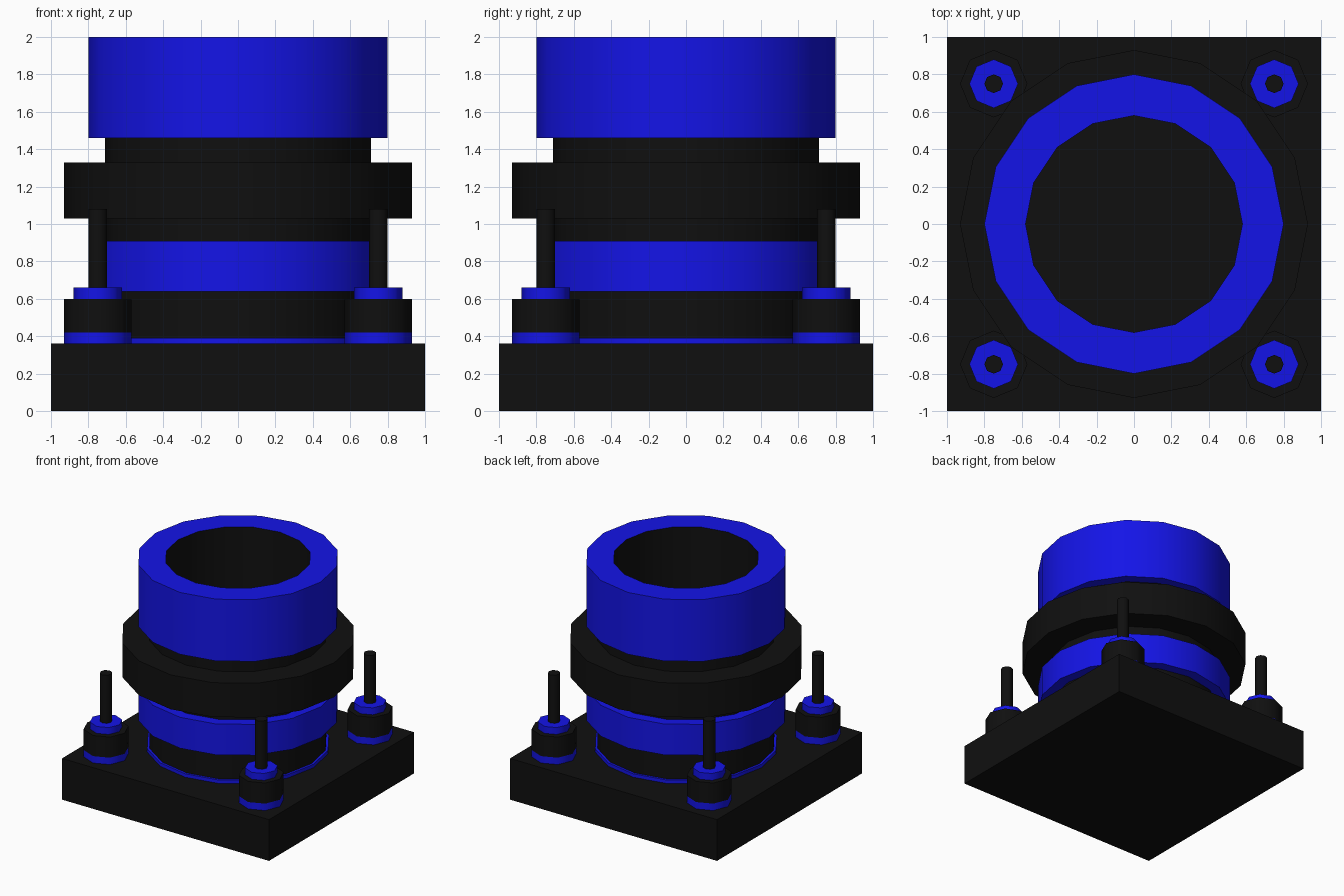
import bpy, bmesh, math

if "Cube" in bpy.data.objects:
    bpy.data.objects.remove(bpy.data.objects["Cube"])


def material(name, rgb):
    m = bpy.data.materials.new(name)
    m.diffuse_color = (*rgb, 1)
    m.use_nodes = True
    m.node_tree.nodes["Principled BSDF"].inputs["Base Color"].default_value = m.diffuse_color
    return m


BLACK = material("black", (0.005, 0.005, 0.005))
BLUE = material("blue", (0.007, 0.007, 0.8))


def finish(name, bm, mats, smooth_angle=None):
    bmesh.ops.recalc_face_normals(bm, faces=bm.faces)
    mesh = bpy.data.meshes.new(name)
    bm.to_mesh(mesh)
    bm.free()
    for m in mats:
        mesh.materials.append(m)
    ob = bpy.data.objects.new(name, mesh)
    bpy.context.collection.objects.link(ob)
    if smooth_angle:
        bpy.ops.object.select_all(action='DESELECT')
        ob.select_set(True)
        bpy.context.view_layer.objects.active = ob
        bpy.ops.object.shade_smooth_by_angle(angle=math.radians(smooth_angle))
    return ob


def tube(name, r_in, r_out, z0, z1, mat, inner_mat=None, sides=16, at=(0, 0), smooth=30):
    """Hollow ring; the bore can have its own material."""
    bm = bmesh.new()
    profile = [(r_in, z0), (r_out, z0), (r_out, z1), (r_in, z1)]
    rings = []
    for i in range(sides):
        a = 2 * math.pi * i / sides
        rings.append([bm.verts.new((at[0] + r * math.cos(a), at[1] + r * math.sin(a), z))
                      for r, z in profile])
    for i in range(sides):
        p, q = rings[i], rings[(i + 1) % sides]
        for k in range(4):
            n = (k + 1) % 4
            f = bm.faces.new((p[k], q[k], q[n], p[n]))
            f.material_index = 1 if (k == 3 and inner_mat) else 0
    return finish(name, bm, [mat] + ([inner_mat] if inner_mat else []), smooth)


def cylinder(name, r, z0, z1, mat, sides=8, at=(0, 0)):
    bm = bmesh.new()
    bmesh.ops.create_cone(bm, cap_ends=True, segments=sides, radius1=r, radius2=r, depth=z1 - z0)
    bmesh.ops.translate(bm, verts=bm.verts, vec=(at[0], at[1], (z0 + z1) / 2))
    return finish(name, bm, [mat], 50)


# Square base plate
bm = bmesh.new()
bmesh.ops.create_cube(bm, size=1)
bmesh.ops.scale(bm, vec=(2, 2, 0.36), verts=bm.verts)
bmesh.ops.translate(bm, vec=(0, 0, 0.18), verts=bm.verts)
finish("base_plate", bm, [BLACK])

# Central tube with its stacked bands
tube("inner_tube", 0.58, 0.71, 0.36, 1.46, BLACK)
tube("seal_ring", 0.70, 0.73, 0.36, 0.39, BLUE)
tube("lower_band", 0.70, 0.80, 0.64, 0.91, BLUE)
tube("wide_flange", 0.70, 0.93, 1.03, 1.33, BLACK)
tube("top_collar", 0.58, 0.80, 1.46, 2.0, BLUE, BLACK)

# Four corner bolts
for sx, side in ((-1, "left"), (1, "right")):
    for sy, end in ((-1, "front"), (1, "back")):
        at = (0.75 * sx, 0.75 * sy)
        tag = f"_{end}_{side}"
        cylinder("bolt_washer" + tag, 0.18, 0.36, 0.42, BLUE, at=at)
        cylinder("bolt_spacer" + tag, 0.18, 0.42, 0.60, BLACK, at=at)
        tube("bolt_nut" + tag, 0.05, 0.13, 0.60, 0.66, BLUE, sides=8, at=at, smooth=50)
        cylinder("bolt_rod" + tag, 0.05, 0.60, 1.08, BLACK, at=at)
